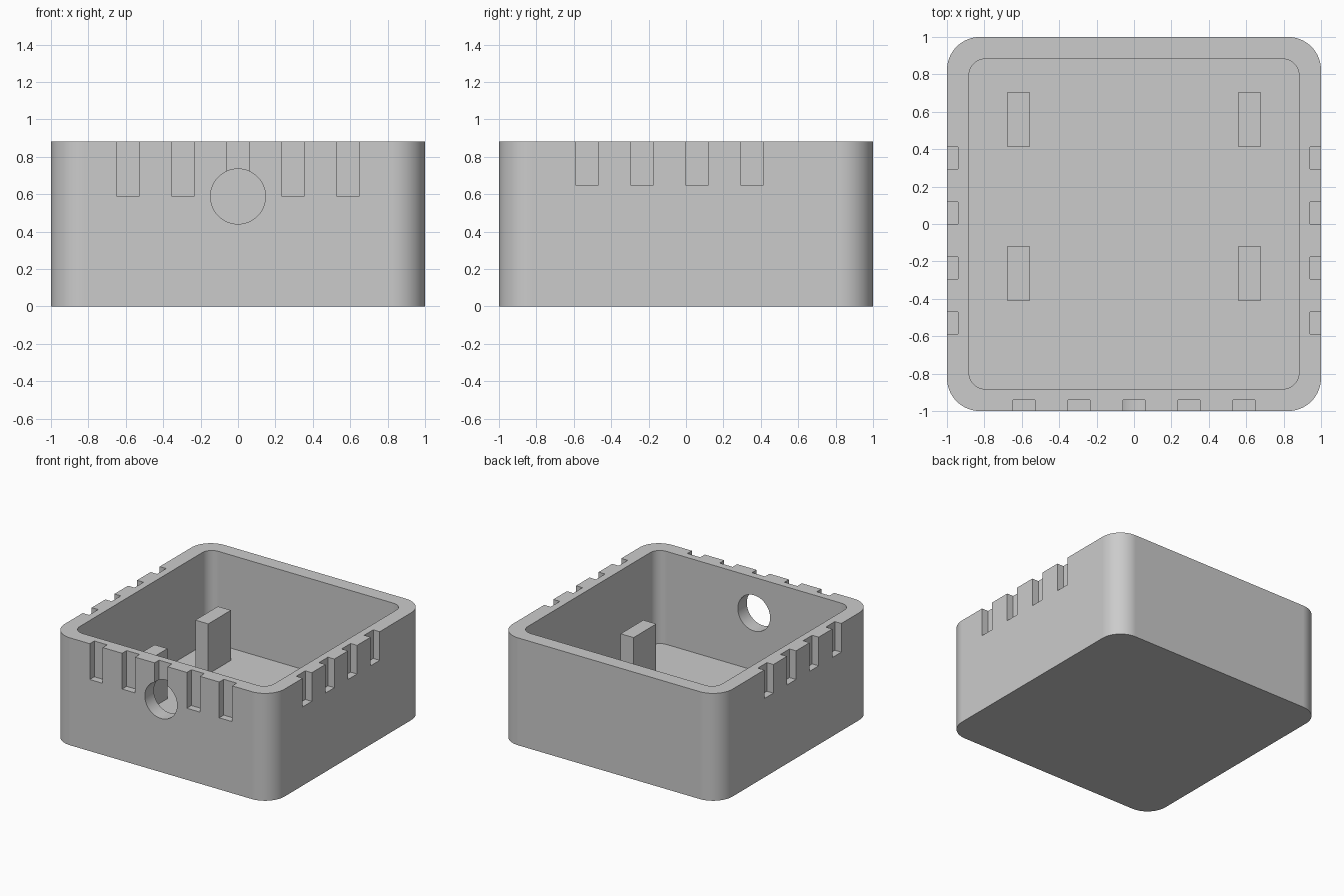
import bpy, bmesh, math

if "Cube" in bpy.data.objects:
    bpy.data.objects.remove(bpy.data.objects["Cube"], do_unlink=True)

MM = 1 / 17                      # design unit: the box is 34 units wide
HEIGHT, WALL, FLOOR = 15, 2, 2

grey = bpy.data.materials.new("plain grey")
grey.use_nodes = True
grey.diffuse_color = (0.6, 0.6, 0.6, 1)
grey.node_tree.nodes["Principled BSDF"].inputs["Base Color"].default_value = grey.diffuse_color


def to_object(name, bm):
    bmesh.ops.scale(bm, vec=(MM, MM, MM), verts=bm.verts)
    bmesh.ops.recalc_face_normals(bm, faces=bm.faces)
    mesh = bpy.data.meshes.new(name)
    bm.to_mesh(mesh)
    bm.free()
    mesh.materials.append(grey)
    obj = bpy.data.objects.new(name, mesh)
    bpy.context.collection.objects.link(obj)
    return obj


def add_box(bm, x, y, z):
    """Box from three (low, high) ranges."""
    verts = bmesh.ops.create_cube(bm, size=1)["verts"]
    for v in verts:
        v.co = [lo if c < 0 else hi for c, (lo, hi) in zip(v.co, (x, y, z))]


def rounded_block(name, half, radius, z0, z1, steps=14):
    """Upright square block with rounded vertical corners."""
    bm = bmesh.new()
    ring = []
    for quarter in range(4):
        mid = math.radians(45 + 90 * quarter)
        cx = math.copysign(half - radius, math.cos(mid))
        cy = math.copysign(half - radius, math.sin(mid))
        for i in range(steps + 1):
            a = math.pi / 2 * (quarter + i / steps)
            ring.append(bm.verts.new((cx + radius * math.cos(a), cy + radius * math.sin(a), z0)))
    base = bm.faces.new(ring)
    top = bmesh.ops.extrude_face_region(bm, geom=[base])["geom"]
    for v in top:
        if isinstance(v, bmesh.types.BMVert):
            v.co.z = z1
    return to_object(name, bm)


def cut(target, cutter):
    mod = target.modifiers.new("cut", "BOOLEAN")
    mod.operation, mod.solver, mod.object = "DIFFERENCE", "EXACT", cutter
    bpy.context.view_layer.objects.active = target
    bpy.ops.object.modifier_apply(modifier=mod.name)
    bpy.data.objects.remove(cutter, do_unlink=True)


# Open box: outer block minus its cavity
shell = rounded_block("box_shell", 17, 3, 0, HEIGHT)
cut(shell, rounded_block("cavity_cutter", 17 - WALL, 1.5, FLOOR, HEIGHT + 2))

# Slots down from the rim: five on the front, four on each side
bm = bmesh.new()
for x in range(-10, 11, 5):
    add_box(bm, (x - 1, x + 1), (-18, -16), (10, HEIGHT + 1))
for y in (-9, -4, 1, 6):
    for x in ((-18, -16), (16, 18)):
        add_box(bm, x, (y - 1, y + 1), (11, HEIGHT + 1))
cut(shell, to_object("slot_cutter", bm))

# Round hole through the front wall
bpy.ops.mesh.primitive_cylinder_add(vertices=64, radius=2.5 * MM, depth=6 * MM,
                                    location=(0, -16 * MM, 10 * MM),
                                    rotation=(math.pi / 2, 0, 0))
cut(shell, bpy.context.object)

# Four support posts standing on the floor
posts = []
for side, x in (("right", (-11.5, -9.5)), ("left", (9.5, 11.5))):
    for end, y in (("front", (-7, -2)), ("back", (7, 12))):
        bm = bmesh.new()
        add_box(bm, x, y, (FLOOR - 0.2, 9))
        posts.append(to_object(f"{end}_{side}_post", bm))

# Smooth rounded corners, crisp edges elsewhere
bpy.ops.object.select_all(action="DESELECT")
shell.select_set(True)
bpy.context.view_layer.objects.active = shell
bpy.ops.object.shade_smooth_by_angle(angle=math.radians(30))
weighted = shell.modifiers.new("even shading", "WEIGHTED_NORMAL")
weighted.keep_sharp = True
